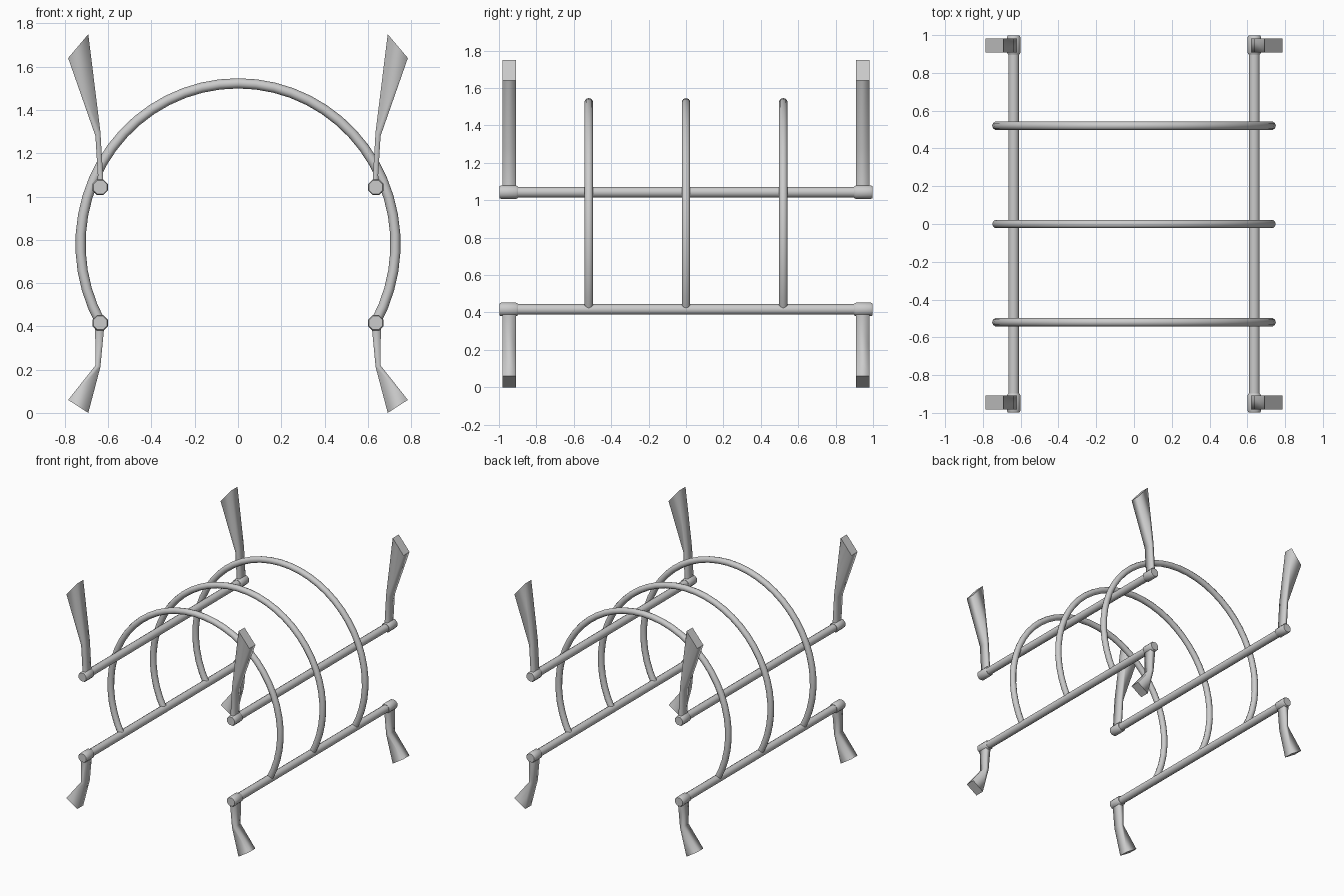
import bpy, bmesh
from math import sin, cos, pi, radians
from mathutils import Vector

if "Cube" in bpy.data.objects:
    bpy.data.objects.remove(bpy.data.objects["Cube"])


def loft(name, rings):
    """Skin a list of equal-length point rings, smooth sides and flat caps."""
    bm = bmesh.new()
    loops = [[bm.verts.new(p) for p in ring] for ring in rings]
    n = len(loops[0])
    for a, b in zip(loops, loops[1:]):
        for i in range(n):
            j = (i + 1) % n
            bm.faces.new((a[i], a[j], b[j], b[i])).smooth = True
    bm.faces.new(loops[0][::-1])
    bm.faces.new(loops[-1])
    bmesh.ops.recalc_face_normals(bm, faces=bm.faces[:])
    mesh = bpy.data.meshes.new(name)
    bm.to_mesh(mesh)
    bm.free()
    ob = bpy.data.objects.new(name, mesh)
    bpy.context.collection.objects.link(ob)
    return ob


def lathe_y(name, x, z, profile, sides):
    """Solid of revolution about a y-parallel axis; profile is (y, radius)."""
    return loft(name, [[(x + r * cos(2 * pi * (i + 0.5) / sides), y,
                         z + r * sin(2 * pi * (i + 0.5) / sides))
                        for i in range(sides)] for y, r in profile])


RAIL_X, LOW_Z, HIGH_Z = 0.637, 0.416, 1.043
LEG_Y, LEG_HALF = 0.945, 0.037

# Leg outlines as (inner x, inner z, outer x, outer z) from rail to tip
LEGS = {
    "lower_leg": [(0.620, 0.416, 0.660, 0.416), (0.620, 0.380, 0.660, 0.380),
                  (0.636, 0.212, 0.659, 0.219), (0.692, 0.0, 0.785, 0.06)],
    "upper_leg": [(0.622, 1.043, 0.650, 1.043), (0.624, 1.10, 0.648, 1.10),
                  (0.636, 1.300, 0.659, 1.280), (0.692, 1.75, 0.785, 1.64)],
}

for side in (-1, 1):
    for z in (LOW_Z, HIGH_Z):
        # Long rails
        lathe_y("rail", side * RAIL_X, z, [(-0.96, 0.029), (0.96, 0.029)], 12)
        # End collars with softened rims
        for end in (-1, 1):
            prof = [(0.898, 0.033), (0.908, 0.039), (0.988, 0.039), (0.998, 0.034)]
            lathe_y("collar", side * RAIL_X, z, [(end * y, r) for y, r in prof], 8)
    # Flared legs at both ends
    for name, outline in LEGS.items():
        for end in (-1, 1):
            y0, y1 = end * LEG_Y - LEG_HALF, end * LEG_Y + LEG_HALF
            loft(name, [[(side * xi, y0, zi), (side * xo, y0, zo),
                         (side * xo, y1, zo), (side * xi, y1, zi)]
                        for xi, zi, xo, zo in outline])

# Three hoops springing from the lower rails
RX, RZ, CZ, TUBE = 0.728, 0.743, 0.78, 0.0235
STEPS, SIDES = 36, 10
for y in (-0.52, 0, 0.52):
    rings = []
    for k in range(STEPS + 1):
        t = radians(-29.5 + 239 * k / STEPS)
        c = Vector((RX * cos(t), y, CZ + RZ * sin(t)))
        out = Vector((cos(t), 0, sin(t)))
        rings.append([c + TUBE * (out * cos(2 * pi * i / SIDES)
                                  + Vector((0, 1, 0)) * sin(2 * pi * i / SIDES))
                      for i in range(SIDES)])
    loft("hoop", rings)
